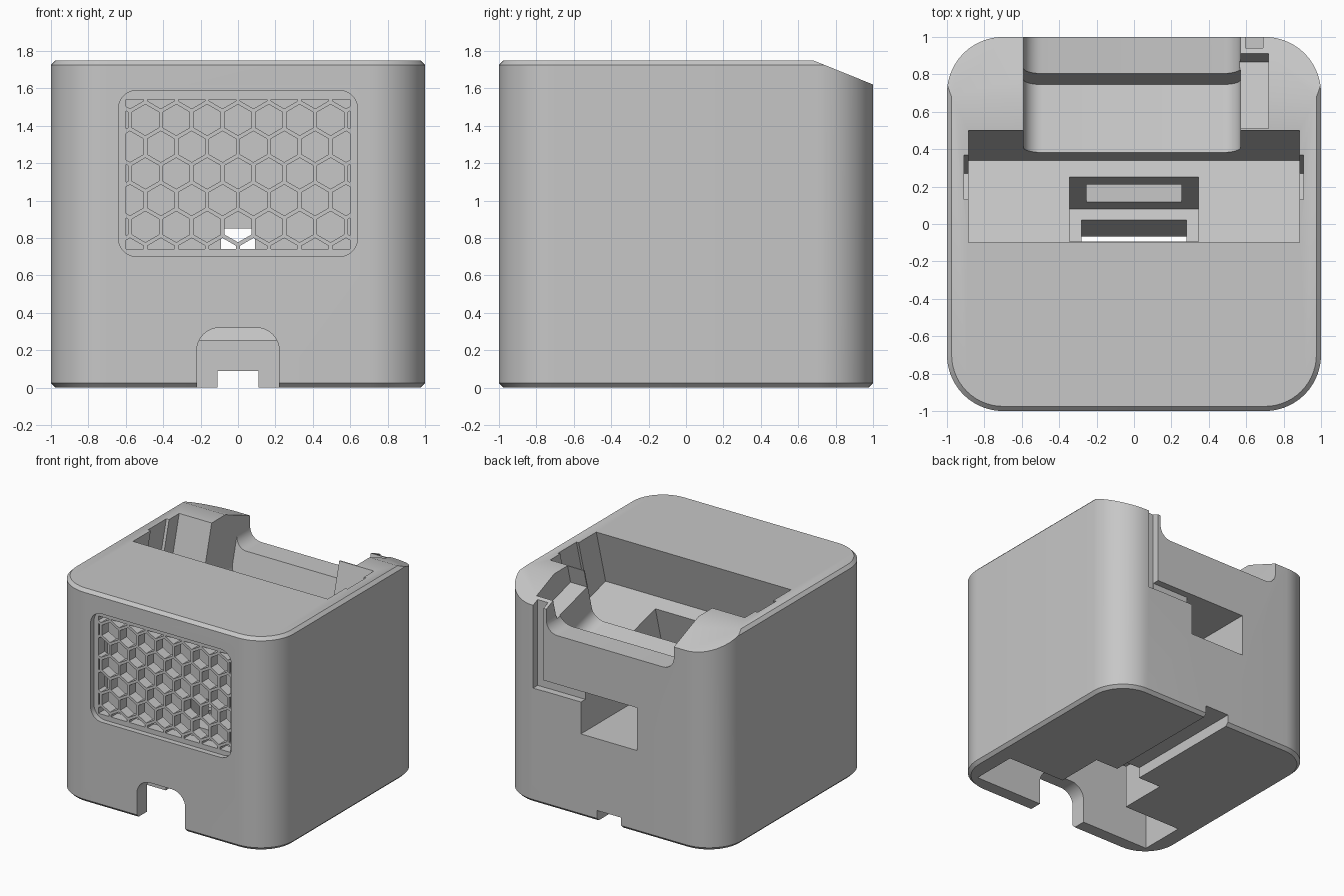
import bpy, bmesh, math
from mathutils import Matrix, Vector

if "Cube" in bpy.data.objects:
    bpy.data.objects.remove(bpy.data.objects["Cube"])

grey = bpy.data.materials.new("plain grey")
grey.use_nodes = True
colour = (0.57, 0.57, 0.57, 1)
grey.diffuse_color = colour
grey.node_tree.nodes["Principled BSDF"].inputs["Base Color"].default_value = colour

# Tilted frame of the device slot: leans back by 15 degrees
TILT = Matrix.Translation((0, 0.34, 1.15)) @ Matrix.Rotation(math.radians(-15), 4, 'X')
AXES = {'x': lambda a, b, d: Vector((d, a, b)),
        'y': lambda a, b, d: Vector((a, d, b)),
        'z': lambda a, b, d: Vector((a, b, d))}


def rounded(x0, x1, y0, y1, r, steps=8):
    """Outline of a rectangle with round corners."""
    pts = []
    corners = [(x1 - r, y1 - r), (x0 + r, y1 - r), (x0 + r, y0 + r), (x1 - r, y0 + r)]
    for q, (cx, cy) in enumerate(corners):
        for i in range(steps + 1):
            a = math.pi / 2 * (q + i / steps)
            pts.append((cx + r * math.cos(a), cy + r * math.sin(a)))
    return pts


def finish(name, bm):
    bmesh.ops.recalc_face_normals(bm, faces=bm.faces)
    mesh = bpy.data.meshes.new(name)
    bm.to_mesh(mesh)
    bm.free()
    mesh.materials.append(grey)
    ob = bpy.data.objects.new(name, mesh)
    bpy.context.collection.objects.link(ob)
    return ob


def loft(name, rings, matrix=None):
    bm = bmesh.new()
    loops = [[bm.verts.new(p) for p in ring] for ring in rings]
    for a, b in zip(loops, loops[1:]):
        for i in range(len(a)):
            j = (i + 1) % len(a)
            bm.faces.new((a[i], a[j], b[j], b[i]))
    bm.faces.new(loops[0])
    bm.faces.new(loops[-1])
    if matrix:
        bm.transform(matrix)
    return finish(name, bm)


def cut(cutter):
    cutter.hide_render = True
    mod = body.modifiers.new("cut", 'BOOLEAN')
    mod.operation = 'DIFFERENCE'
    mod.solver = 'EXACT'
    mod.object = cutter
    bpy.context.view_layer.objects.active = body
    bpy.ops.object.modifier_apply(modifier=mod.name)
    bpy.data.objects.remove(cutter)


def cut_prism(pts, lo, hi, axis, matrix=None):
    cut(loft("cutter", [[AXES[axis](a, b, d) for a, b in pts] for d in (lo, hi)], matrix))


def cut_box(x0, x1, y0, y1, z0, z1, matrix=None):
    cut_prism([(x0, y0), (x1, y0), (x1, y1), (x0, y1)], z0, z1, 'z', matrix)


# Outer block with round corners and chamfered rims
CH = 0.025
rings = []
for z, inset in ((0, CH), (CH, 0), (1.75 - CH, 0), (1.75, CH)):
    e = 1 - inset
    rings.append([Vector((x, y, z)) for x, y in rounded(-e, e, -e, e, 0.3 - inset, 14)])
body = loft("dock_body", rings)

# Sloping top at the back
cut_prism([(0.68, 1.75), (0.68, 2), (1.2, 2), (1.2, 1.54)], -1.2, 1.2, 'x')

# Device slot with shallow side reliefs
cut_box(-0.885, 0.885, -0.58, 0, 0, 1, TILT)
cut_box(-0.91, 0.905, -0.358, -0.127, 0.2, 1.1, TILT)

# Rear notch: leaning seat, then level sill through the back wall
cut_prism(rounded(-0.59, 0.57, 0.163, 1.3, 0.1), -0.3, 0.376, 'y', TILT)
cut_prism(rounded(-0.59, 0.57, 1.43, 2.3, 0.1), 0.79, 1.2, 'y')

# Cable ledge and groove leading to the back opening
cut_box(0.5, 0.72, 0.009, 0.42, 0.468, 1.1, TILT)
cut_box(0.595, 0.69, 0.94, 1.1, 0.94, 2)
cut_box(0, 0.68, 0.942, 1.1, 0.942, 1.03)

# Connector pocket below the slot, its lower shaft and the back opening
cut_box(-0.345, 0.345, -0.45, -0.093, -0.657, 0.1, TILT)
cut_box(-0.28, 0.28, -0.32, -0.155, -0.97, -0.6, TILT)
cut_box(-0.255, 0.255, 0.05, 1.1, 0.68, 1.031)

# Inner chamber, neck and cable channel, open at the bottom
cut_box(-0.85, 0.85, -0.87, -0.48, -0.1, 1.56)
cut_box(-0.32, 0.32, -0.6, -0.07, -0.11, 0.36)
cut_box(-0.11, 0.11, -0.2, 1.1, -0.12, 0.09)
cut_box(-0.09, 0.09, -0.6, -0.1, 0.6, 0.85)

# Arched cable mouth in the front
cut_prism(rounded(-0.22, 0.22, -0.4, 0.32, 0.12), -1.1, -0.8, 'y')

# Sunken panel and honeycomb grille
cut_prism(rounded(-0.64, 0.64, 0.7, 1.59, 0.1), -1.1, -0.955, 'y')
PITCH, R = 0.165, 0.083
bm = bmesh.new()
for row in range(-1, 6):
    cz = 0.86 + row * PITCH * 0.866
    for col in range(-5, 6):
        cx = (col + 0.5 * (row % 2)) * PITCH
        bm.faces.new([bm.verts.new((cx + R * math.sin(k * math.pi / 3), -1.05,
                                    cz + R * math.cos(k * math.pi / 3))) for k in range(6)])
for co, no in (((0.6, 0, 0), (1, 0, 0)), ((-0.6, 0, 0), (-1, 0, 0)),
               ((0, 0, 1.54), (0, 0, 1)), ((0, 0, 0.74), (0, 0, -1))):
    bmesh.ops.bisect_plane(bm, geom=bm.verts[:] + bm.edges[:] + bm.faces[:],
                           plane_co=co, plane_no=no, clear_outer=True)
ext = bmesh.ops.extrude_face_region(bm, geom=bm.faces[:], use_keep_orig=True)
bmesh.ops.translate(bm, vec=(0, 0.25, 0),
                    verts=[v for v in ext["geom"] if isinstance(v, bmesh.types.BMVert)])
cut(finish("grille_cutter", bm))

# Smooth the round corners, keep the rest sharp
bpy.ops.object.select_all(action='DESELECT')
body.select_set(True)
bpy.context.view_layer.objects.active = body
bpy.ops.object.shade_smooth_by_angle(angle=math.radians(25))
